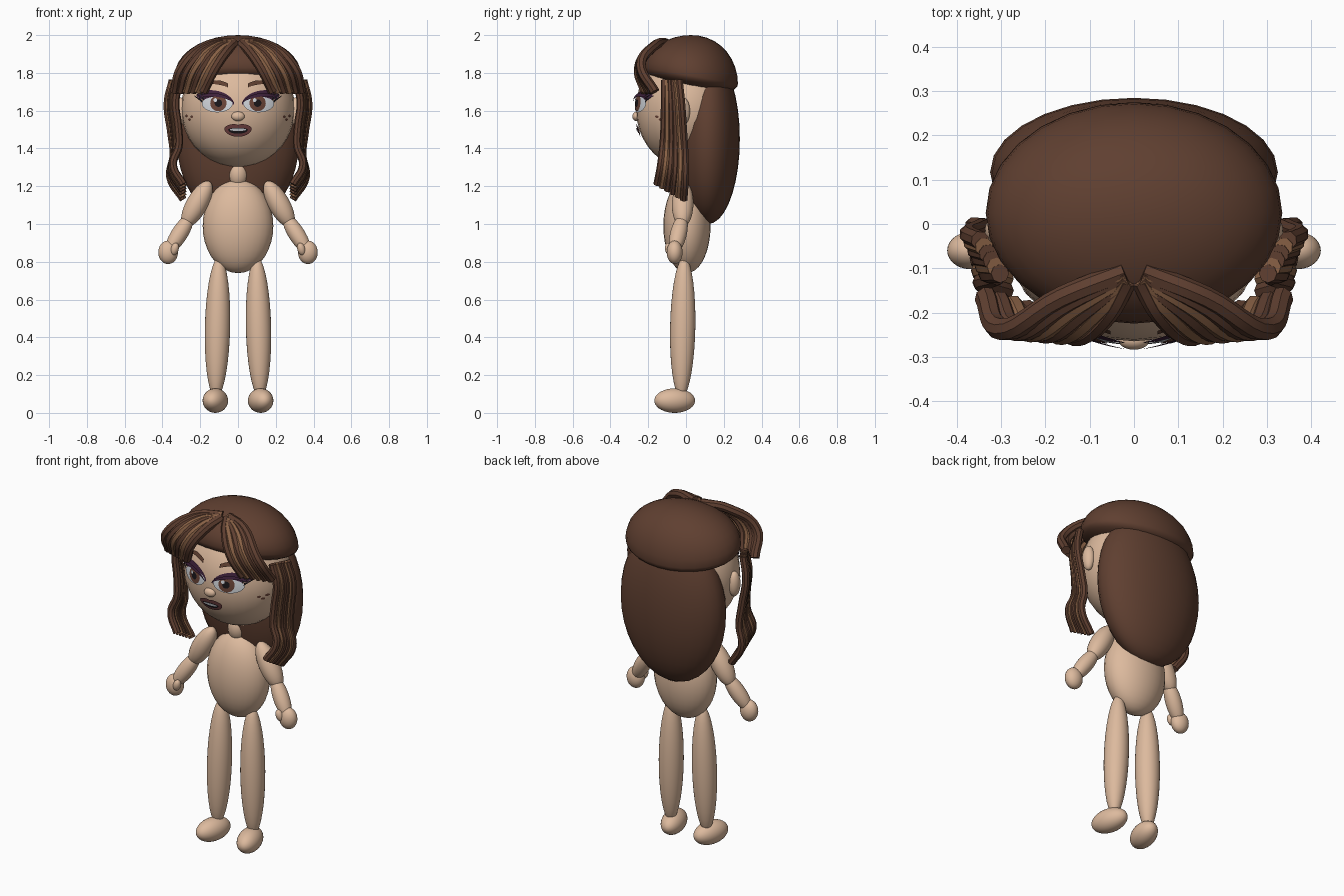
import bpy, bmesh, math
from mathutils import Vector

cube = bpy.data.objects.get("Cube")
if cube:
    bpy.data.objects.remove(cube)


def material(name, r, g, b):
    m = bpy.data.materials.new(name)
    m.use_nodes = True
    m.diffuse_color = (r, g, b, 1)
    m.node_tree.nodes["Principled BSDF"].inputs["Base Color"].default_value = (r, g, b, 1)
    return m


SKIN = material("skin", .72, .49, .34)
HAIR = material("dark brown hair", .115, .05, .03)
LIGHT = material("light brown hair", .25, .12, .06)
SHADOW = material("plum eye shadow", .05, .016, .045)
WHITE = material("eye white", .65, .68, .72)
IRIS = material("brown iris", .15, .06, .04)
BLACK = material("black", .01, .008, .01)
LIPS = material("lips", .17, .055, .055)

HEAD_C, HEAD_R = Vector((0, 0, 1.61)), Vector((.302, .265, .31))


def finish(name, bm, mat):
    mesh = bpy.data.meshes.new(name)
    bm.to_mesh(mesh)
    bm.free()
    mesh.materials.append(mat)
    mesh.shade_smooth()
    ob = bpy.data.objects.new(name, mesh)
    bpy.context.collection.objects.link(ob)
    return ob


def ball(name, centre, radii, mat=SKIN, axis=None, shape=None):
    """Ellipsoid whose long z direction may follow an axis."""
    bm = bmesh.new()
    bmesh.ops.create_uvsphere(bm, u_segments=28, v_segments=18, radius=1)
    turn = Vector(axis).to_track_quat('Z', 'Y') if axis else None
    for v in bm.verts:
        p = Vector(shape(v.co)) if shape else v.co.copy()
        p = Vector([a * b for a, b in zip(p, radii)])
        v.co = Vector(centre) + (turn @ p if turn else p)
    return finish(name, bm, mat)


def limb(name, a, b, r):
    a, b = Vector(a), Vector(b)
    return ball(name, (a + b) / 2, (r, r, (b - a).length / 2), axis=b - a)


def strand(name, points, radius, mat):
    """Round lock of hair along a smooth path."""
    cu = bpy.data.curves.new(name, 'CURVE')
    cu.dimensions = '3D'
    cu.bevel_depth, cu.bevel_resolution = radius, 2
    cu.resolution_u, cu.use_fill_caps = 6, True
    sp = cu.splines.new('BEZIER')
    sp.bezier_points.add(len(points) - 1)
    for bp, p in zip(sp.bezier_points, points):
        bp.co = p
        bp.handle_left_type = bp.handle_right_type = 'AUTO'
    tmp = bpy.data.objects.new(name + "_path", cu)
    bpy.context.collection.objects.link(tmp)
    mesh = bpy.data.meshes.new_from_object(
        tmp.evaluated_get(bpy.context.evaluated_depsgraph_get()))
    bpy.data.objects.remove(tmp)
    mesh.materials.clear()
    mesh.materials.append(mat)
    ob = bpy.data.objects.new(name, mesh)
    bpy.context.collection.objects.link(ob)
    bpy.ops.object.select_all(action='DESELECT')
    ob.select_set(True)
    bpy.context.view_layer.objects.active = ob
    bpy.ops.object.shade_smooth_by_angle()


def plate(name, mat, side, cx, cz, half, top, bottom, lift):
    """Thin painted shape hugging the face, between two curves of t in -1..1."""
    cols, rows = 14, 5
    bm = bmesh.new()
    grid = []
    for i in range(cols + 1):
        t = -math.cos(math.pi * i / cols)
        line = []
        for j in range(rows + 1):
            f = j / rows
            x, z = cx + half * t, cz + bottom(t) * (1 - f) + top(t) * f
            q = 1 - (x / HEAD_R.x) ** 2 - ((z - HEAD_C.z) / HEAD_R.z) ** 2
            y = -HEAD_R.y * math.sqrt(max(q, 0)) - lift
            line.append(bm.verts.new((side * x, y, z)))
        grid.append(line)
    for a, b in zip(grid, grid[1:]):
        for j in range(rows):
            quad = (a[j], b[j], b[j + 1], a[j + 1])
            bm.faces.new(quad if side > 0 else quad[::-1])
    bmesh.ops.remove_doubles(bm, verts=bm.verts, dist=.0001)
    return finish(name, bm, mat)


def arc(h):
    return lambda t: h * math.sqrt(max(0, 1 - t * t))


def dot(name, mat, side, x, z, r, lift):
    plate(name, mat, side, x, z, r, arc(r), arc(-r), lift)


# Head, neck and torso
ball("head", HEAD_C, HEAD_R)
ball("nose", (0, -.262, 1.57), (.035, .022, .025))
ball("neck", (0, 0, 1.265), (.055, .055, .075))
ball("torso", (0, .005, .99), (.187, .125, .25))


# Hair cap: rounded dome, shallow below, lower at the back
def cap_shape(p):
    z = p.z if p.z > 0 else p.z * .4
    return (p.x, p.y, z - .2 * p.y * (1 - max(z, 0)))


ball("hair_cap", (0, .025, 1.785), (.335, .25, .215), HAIR, shape=cap_shape)
ball("back_hair", (0, .117, 1.45), (.325, .168, .45), HAIR)

for s, side in ((1, "left"), (-1, "right")):
    # Ears, arms and hands
    ball(side + "_ear", (s * .305, -.015, 1.597), (.032, .036, .073))
    limb(side + "_upper_arm", (s * .15, -.015, 1.225), (s * .285, -.02, .985), .057)
    limb(side + "_forearm", (s * .245, -.015, 1.05), (s * .375, -.065, .845), .044)
    ball(side + "_hand", (s * .37, -.06, .85), (.052, .042, .062))
    limb(side + "_thumb", (s * .325, -.095, .9), (s * .345, -.085, .835), .021)

    # Legs and feet
    limb(side + "_leg", (s * .1, -.01, .825), (s * .117, -.025, .08), .067)
    ball(side + "_foot", (s * .12, -.06, .065), (.064, .065, .11),
         axis=(s * .25, -1, 0))

    # Swept fringe, blended from the inner lock to the outer lock
    inner = [(.018, -.125, 1.955), (.06, -.2, 1.915), (.125, -.25, 1.82), (.185, -.215, 1.7)]
    outer = [(.02, -.11, 1.96), (.16, -.165, 1.945), (.295, -.238, 1.835), (.335, -.165, 1.7)]
    for k in range(6):
        path = [Vector(a).lerp(Vector(b), k / 5) for a, b in zip(inner, outer)]
        strand(f"{side}_fringe_{k}", [(s * p.x, p.y, p.z) for p in path],
               .026, LIGHT if k in (1, 3) else HAIR)

    # Long wavy locks in front of the ears
    wave = [(.325, 1.76), (.352, 1.65), (.336, 1.5), (.328, 1.39), (.352, 1.28), (.29, 1.17)]
    for k in range(6):
        f = k / 5
        path = []
        for n, (x, z) in enumerate(wave):
            g = n / 5
            y = -.112 + f * (.075 + .065 * g) - .04 * g ** 3
            path.append((s * (x + (f - .5) * .045 * (1 - g * g)), y, z + g * (.04 - .08 * f)))
        strand(f"{side}_lock_{k}", path, .021, LIGHT if k in (1, 4) else HAIR)

    # Eye layers from the shadow outwards
    plate(side + "_eye_shadow", SHADOW, s, .12, 1.645, .1,
          lambda t: arc(.062)(t) + .014 * t + .016 * max(t, 0) ** 4,
          lambda t: .014 * t + .016 * max(t, 0) ** 4, .005)
    plate(side + "_eye_white", WHITE, s, .11, 1.638, .082,
          arc(.036), arc(-.047), .008)
    dot(side + "_iris", IRIS, s, .104, 1.64, .043, .011)
    dot(side + "_pupil", BLACK, s, .104, 1.64, .02, .014)
    dot(side + "_eye_glint", WHITE, s, .104 + s * -.016, 1.656, .01, .017)
    plate(side + "_upper_lid", SHADOW, s, .115, 1.642, .095,
          lambda t: arc(.05)(t) + .012 * t,
          lambda t: arc(.032)(t) + .012 * t, .019)
    for k in range(3):
        plate(f"{side}_lash_{k}", BLACK, s, .195 + .008 * k, 1.69 - .013 * k, .022,
              lambda t: .004 + .012 * t, lambda t: .018 * t - .004, .012)

    # Eyebrows and freckles
    plate(side + "_eyebrow", HAIR, s, .11, 1.745, .057,
          lambda t: .016 - .016 * t * t + .002 * t,
          lambda t: -.006 - .008 * t * t + .008 * t, .007)
    for k, (x, z) in enumerate([(.245, 1.568), (.272, 1.572), (.257, 1.553)]):
        dot(f"{side}_freckle_{k}", IRIS, s, x, z, .007, .004)

# Mouth
plate("lips", LIPS, 1, 0, 1.505, .072,
      lambda t: arc(.026)(t) - .006 * math.exp(-30 * t * t), arc(-.043), .009)
plate("mouth_opening", BLACK, 1, 0, 1.5, .052, arc(.009), arc(-.022), .012)
plate("teeth", WHITE, 1, 0, 1.5, .044, arc(.006), arc(-.008), .015)
